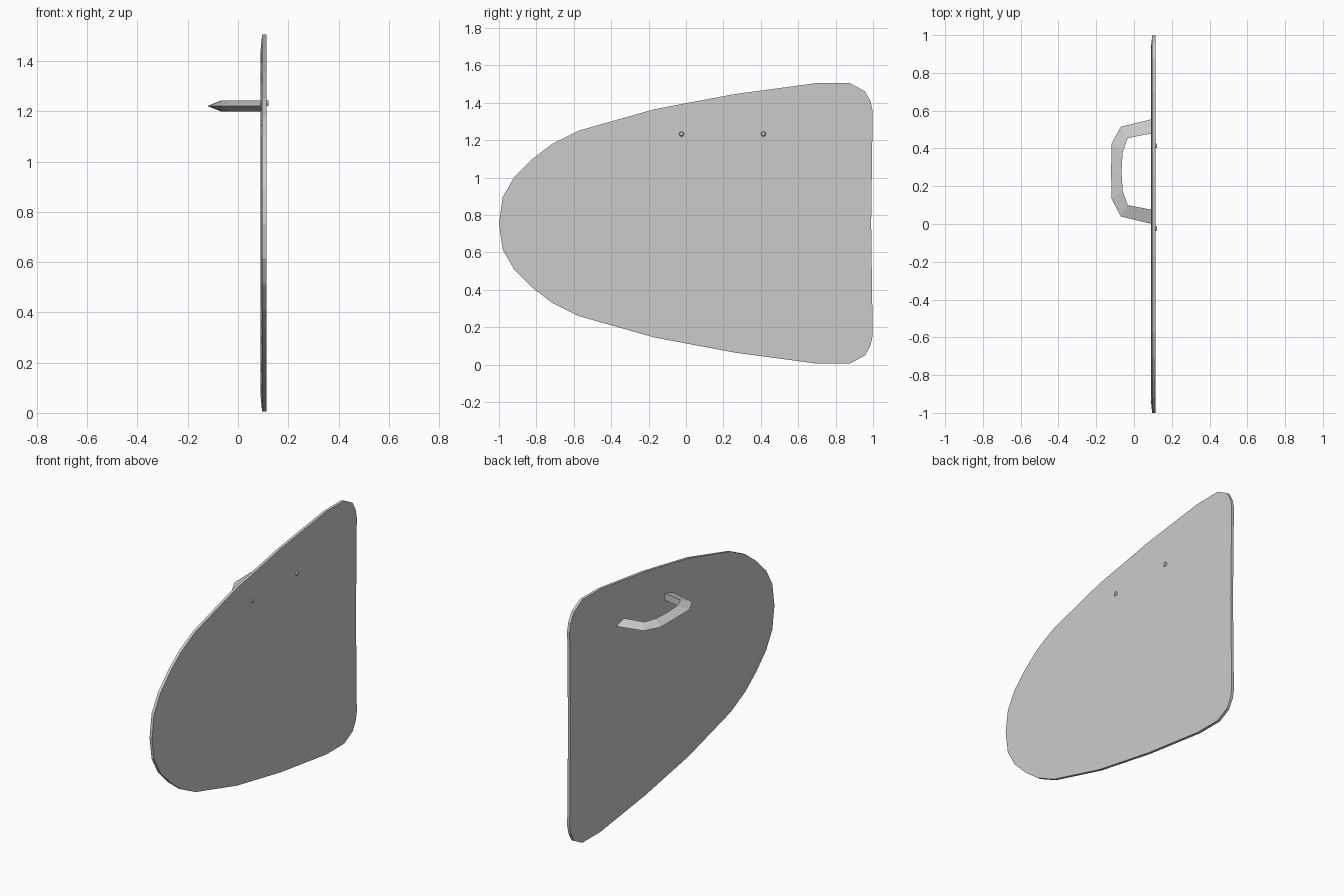
import bpy, bmesh
from math import pi
from mathutils import Matrix

if "Cube" in bpy.data.objects:
    bpy.data.objects.remove(bpy.data.objects["Cube"])

MID_Z = 0.755


def finish(bm, name):
    bmesh.ops.recalc_face_normals(bm, faces=bm.faces[:])
    mesh = bpy.data.meshes.new(name)
    bm.to_mesh(mesh)
    bm.free()
    obj = bpy.data.objects.new(name, mesh)
    bpy.context.collection.objects.link(obj)
    return obj


# Panel: half outline as (y, height above middle), mirrored about the middle
half = [(-1.0, 0), (-0.98, 0.14), (-0.92, 0.245), (-0.82, 0.345), (-0.715, 0.425),
        (-0.575, 0.495), (-0.17, 0.61), (0.26, 0.691), (0.70, 0.75), (0.875, 0.75),
        (0.957, 0.706), (0.987, 0.652), (0.998, 0.60), (0.99, 0)]
outline = half + [(y, -h) for y, h in reversed(half[1:-1])]

bm = bmesh.new()
back = bm.faces.new([bm.verts.new((0.096, y, MID_Z + h)) for y, h in outline])
ext = bmesh.ops.extrude_face_region(bm, geom=[back], use_keep_orig=True)
front = [g for g in ext["geom"] if isinstance(g, bmesh.types.BMFace)][0]
for v in front.verts:
    v.co.x = 0.113
bmesh.ops.recalc_face_normals(bm, faces=bm.faces[:])
# Shallow wide slope on the handle side, fine edge on the other side
for face, width, x in ((back, 0.07, 0.089), (front, 0.006, 0.1135)):
    bmesh.ops.inset_region(bm, faces=[face], thickness=width, use_even_offset=True)
    for v in face.verts:
        v.co.x = x
finish(bm, "panel")

# Handle: triangular section, outer ridge and a flat inner side
outer = [(0.095, 0.0), (-0.07, 0.04), (-0.119, 0.135), (-0.121, 0.28),
         (-0.119, 0.425), (-0.07, 0.515), (0.095, 0.555)]
inner = [(0.095, 0.075), (-0.033, 0.10), (-0.06, 0.175), (-0.066, 0.28),
         (-0.06, 0.38), (-0.033, 0.455), (0.095, 0.48)]
bm = bmesh.new()
rings = [[bm.verts.new((ox, oy, 1.221)),
          bm.verts.new((ix, iy, 1.243)),
          bm.verts.new((ix, iy, 1.199))]
         for (ox, oy), (ix, iy) in zip(outer, inner)]
for a, b in zip(rings, rings[1:]):
    for i in range(3):
        j = (i + 1) % 3
        bm.faces.new((a[i], a[j], b[j], b[i]))
bm.faces.new(rings[0])
bm.faces.new(rings[-1])
finish(bm, "handle")

# Screw heads: small tapered buttons on the flat side
for i, y in enumerate((-0.024, 0.414)):
    bm = bmesh.new()
    bmesh.ops.create_cone(bm, cap_ends=True, segments=10, radius1=0.016, radius2=0.01,
                          depth=0.012,
                          matrix=Matrix.Translation((0.115, y, 1.233)) @ Matrix.Rotation(pi / 2, 4, 'Y'))
    finish(bm, f"screw_head_{i + 1}")
